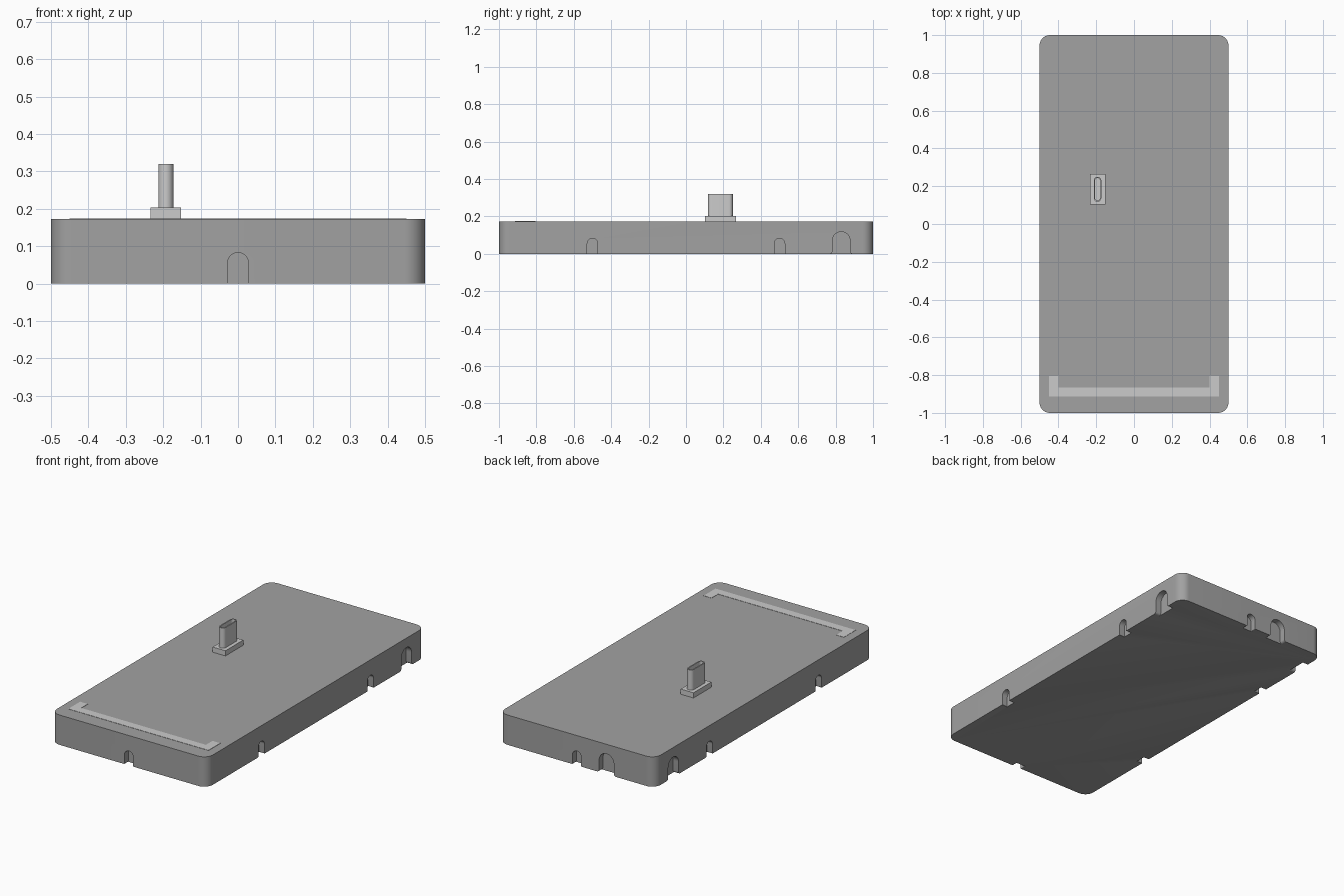
import bpy, bmesh
from math import pi, sin, cos
from mathutils import Matrix, Vector

if "Cube" in bpy.data.objects:
    bpy.data.objects.remove(bpy.data.objects["Cube"])

TOP = 0.173
DEPTH = 0.035  # how far the edge notches reach in


def new_object(name, bm, mat=None):
    bmesh.ops.recalc_face_normals(bm, faces=bm.faces)
    mesh = bpy.data.meshes.new(name)
    bm.to_mesh(mesh)
    bm.free()
    ob = bpy.data.objects.new(name, mesh)
    bpy.context.collection.objects.link(ob)
    if mat:
        mesh.materials.append(mat)
    return ob


def activate(ob):
    bpy.ops.object.select_all(action='DESELECT')
    ob.select_set(True)
    bpy.context.view_layer.objects.active = ob


def prism(bm, pts, vec):
    """Closed solid from a planar outline swept along vec."""
    face = bm.faces.new([bm.verts.new(p) for p in pts])
    ext = bmesh.ops.extrude_face_region(bm, geom=[face], use_keep_orig=True)
    verts = [g for g in ext['geom'] if isinstance(g, bmesh.types.BMVert)]
    bmesh.ops.translate(bm, verts=verts, vec=vec)


def rounded_rect(cx, cy, w, d, r, z, n=10):
    pts = []
    for i, (sx, sy) in enumerate([(1, 1), (-1, 1), (-1, -1), (1, -1)]):
        for k in range(n + 1):
            a = (i + k / n) * pi / 2
            pts.append((cx + sx * (w / 2 - r) + r * cos(a),
                        cy + sy * (d / 2 - r) + r * sin(a), z))
    # drop coincident points where a full half circle leaves no straight edge
    return [p for i, p in enumerate(pts)
            if (Vector(p) - Vector(pts[i - 1])).length > 1e-5]


def arch(r, h, flare):
    """Notch outline: half-round top, legs flaring out at the base."""
    right = [(r + flare, -0.03)]
    right += [(r + flare - flare * sin(a), flare - flare * cos(a))
              for a in (k * pi / 12 for k in range(7))]
    right += [(r * cos(a), h - r + r * sin(a)) for a in (k * pi / 20 for k in range(11))]
    return right + [(-u, z) for u, z in reversed(right[:-1])]


def cut(ob, bm, name):
    cutter = new_object(name, bm)
    cutter.hide_render = True
    mod = ob.modifiers.new("cut", 'BOOLEAN')
    mod.object, mod.operation, mod.solver = cutter, 'DIFFERENCE', 'EXACT'
    activate(ob)
    bpy.ops.object.modifier_apply(modifier=mod.name)
    bpy.data.objects.remove(cutter)


dark = bpy.data.materials.new("dark_grey")
dark.diffuse_color = (0.36, 0.36, 0.36, 1)
dark.use_nodes = True
dark.node_tree.nodes["Principled BSDF"].inputs["Base Color"].default_value = dark.diffuse_color

# body: slab with rounded corners
bm = bmesh.new()
prism(bm, rounded_rect(0, 0, 1, 2, 0.055, 0), (0, 0, TOP))
body = new_object("dock_body", bm, dark)

# cable notches: (angle of the side, distance along it, large?)
SMALL, LARGE = (0.028, 0.083, 0.004), (0.047, 0.118, 0.014)
notches = [(Vector((0, -1, 0)), 0, SMALL),
           (Vector((0, 1, 0)), 0, SMALL),
           (Vector((0, 1, 0)), -0.19, LARGE)]
for sx in (-1, 1):
    for y, size in ((-0.5, SMALL), (0.5, SMALL), (0.83, LARGE)):
        notches.append((Vector((sx, 0, 0)), y, size))
bm = bmesh.new()
for out, pos, size in notches:
    along = Vector((abs(out.y), abs(out.x), 0))
    start = out * ((0.5 if out.x else 1.0) - DEPTH) + along * pos
    prism(bm, [start + along * u + Vector((0, 0, z)) for u, z in arch(*size)],
          out * (DEPTH + 0.05))
cut(body, bm, "notch_cutter")
activate(body)
bpy.ops.object.shade_smooth_by_angle(angle=0.5)

# bracket-shaped light strip, flush with the top
half = [(0.45, -0.913), (0.45, -0.805), (0.4, -0.805), (0.4, -0.865)]
outline = half + [(-x, y) for x, y in reversed(half)]
bm = bmesh.new()
prism(bm, [(x, y, TOP - 0.004) for x, y in outline], (0, 0, 0.0055))
new_object("light_strip", bm)

# connector foot
CX, CY = -0.193, 0.184
bm = bmesh.new()
bmesh.ops.create_cube(bm, size=1, matrix=Matrix.Translation((CX, CY, TOP + 0.012))
                      @ Matrix.Diagonal((0.082, 0.164, 0.036, 1)))
new_object("connector_foot", bm)

# connector plug: hollow stadium-shaped shell
bm = bmesh.new()
prism(bm, rounded_rect(CX, CY, 0.04, 0.132, 0.02, 0.19), (0, 0, 0.13))
plug = new_object("connector_plug", bm)
bm = bmesh.new()
prism(bm, rounded_rect(CX, CY, 0.027, 0.119, 0.0135, 0.22), (0, 0, 0.13))
cut(plug, bm, "plug_cutter")
activate(plug)
bpy.ops.object.shade_smooth_by_angle(angle=0.5)
